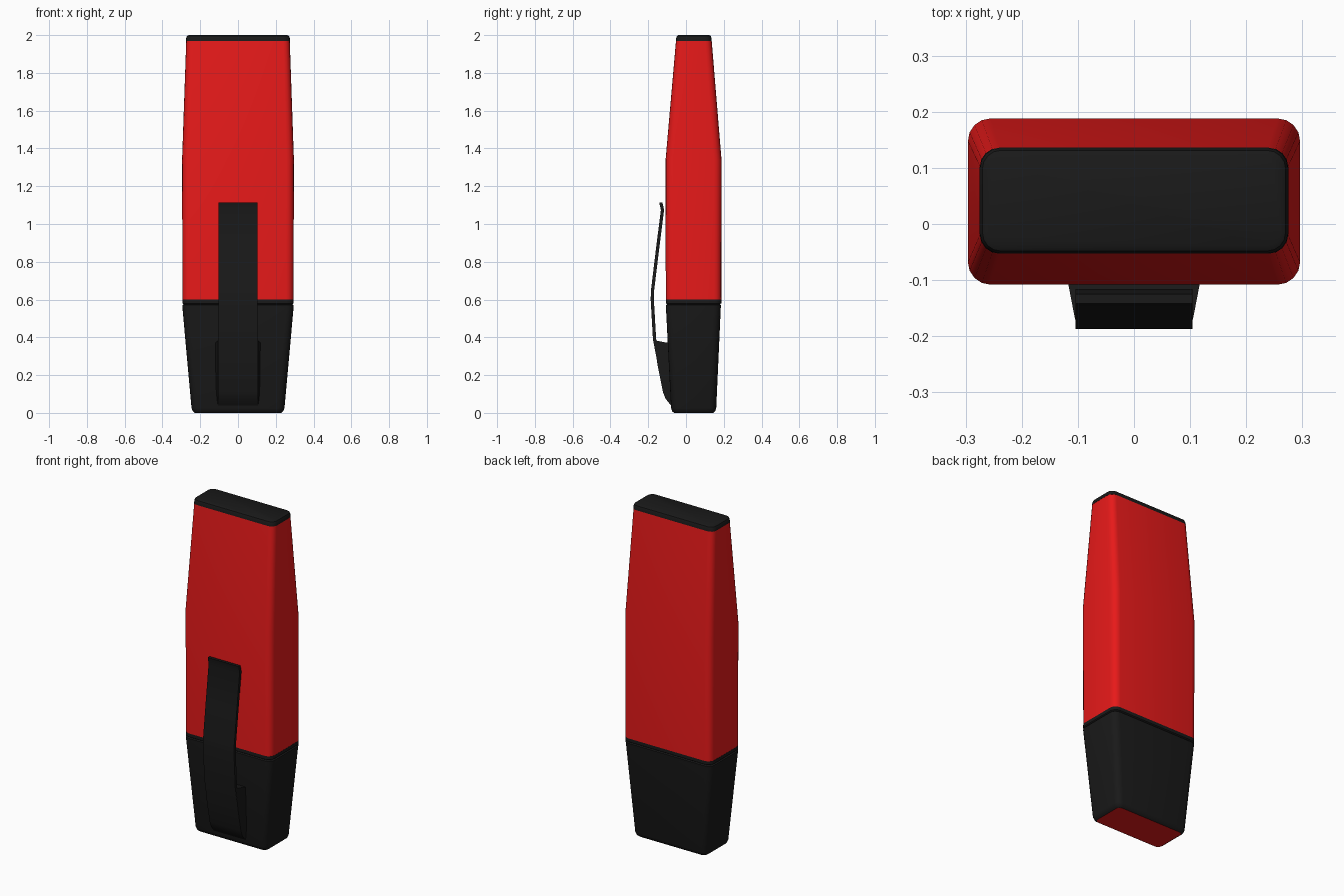
import bpy, bmesh, math

if "Cube" in bpy.data.objects:
    bpy.data.objects.remove(bpy.data.objects["Cube"])


def material(name, rgb):
    m = bpy.data.materials.new(name)
    m.diffuse_color = (*rgb, 1)
    m.use_nodes = True
    m.node_tree.nodes["Principled BSDF"].inputs["Base Color"].default_value = m.diffuse_color
    return m


RED = material("red_plastic", (0.8, 0.01, 0.01))
BLACK = material("black_plastic", (0.01, 0.01, 0.01))


def finish(name, bm, mat, angle=35):
    bmesh.ops.recalc_face_normals(bm, faces=bm.faces)
    me = bpy.data.meshes.new(name)
    bm.to_mesh(me)
    bm.free()
    ob = bpy.data.objects.new(name, me)
    bpy.context.collection.objects.link(ob)
    me.materials.append(mat)
    bpy.ops.object.select_all(action='DESELECT')
    ob.select_set(True)
    bpy.context.view_layer.objects.active = ob
    bpy.ops.object.shade_smooth_by_angle(angle=math.radians(angle))
    return ob


def rounded_ring(bm, z, hx, y0, y1, r, steps=4):
    cy, hy = (y0 + y1) / 2, (y1 - y0) / 2
    ring = []
    for q, (sx, sy) in enumerate([(1, 1), (-1, 1), (-1, -1), (1, -1)]):
        for i in range(steps + 1):
            a = math.pi / 2 * (q + i / steps)
            ring.append(bm.verts.new((sx * (hx - r) + r * math.cos(a),
                                      cy + sy * (hy - r) + r * math.sin(a), z)))
    return ring


def loft(name, sections, mat, bottom=True, top=True):
    bm = bmesh.new()
    rings = [rounded_ring(bm, *s) for s in sections]
    for a, b in zip(rings, rings[1:]):
        for i in range(len(a)):
            j = (i + 1) % len(a)
            bm.faces.new((a[i], a[j], b[j], b[i]))
    if bottom:
        bm.faces.new(rings[0])
    if top:
        bm.faces.new(rings[-1])
    return finish(name, bm, mat)


def extrude_profile(name, pts, mat):
    # pts: (y, z, half width), swept across x
    bm = bmesh.new()
    left = [bm.verts.new((-w, y, z)) for y, z, w in pts]
    right = [bm.verts.new((w, y, z)) for y, z, w in pts]
    bm.faces.new(left)
    bm.faces.new(right)
    for i in range(len(pts)):
        j = (i + 1) % len(pts)
        bm.faces.new((left[i], left[j], right[j], right[i]))
    return finish(name, bm, mat, 25)


# Red main body: straight section, then taper to the top
loft("body", [
    (0.60, 0.294, -0.107, 0.187, 0.04),
    (1.34, 0.296, -0.108, 0.188, 0.04),
    (1.97, 0.274, -0.053, 0.136, 0.035)], RED)

# Black end plate with softened upper edge
loft("top_plate", [
    (1.97, 0.275, -0.053, 0.136, 0.035),
    (1.985, 0.274, -0.052, 0.135, 0.035),
    (1.995, 0.270, -0.048, 0.131, 0.032),
    (2.00, 0.262, -0.040, 0.123, 0.028)], BLACK)

# Black tapered lower sleeve with a fine groove below the rim
loft("lower_sleeve", [
    (0.00, 0.228, -0.062, 0.144, 0.025),
    (0.008, 0.239, -0.073, 0.154, 0.032),
    (0.025, 0.246, -0.079, 0.160, 0.035),
    (0.555, 0.294, -0.106, 0.184, 0.04),
    (0.570, 0.295, -0.107, 0.186, 0.04),
    (0.575, 0.289, -0.101, 0.180, 0.037),
    (0.580, 0.295, -0.107, 0.187, 0.04),
    (0.60, 0.295, -0.107, 0.187, 0.04)], BLACK, bottom=False)

# Red base face
bm = bmesh.new()
bm.faces.new(list(reversed(rounded_ring(bm, 0.0, 0.228, -0.062, 0.144, 0.025))))
base = finish("base_face", bm, RED)
base.data.polygons[0].flip() if base.data.polygons[0].normal.z > 0 else None

# Clip mount, drafted wider toward the sleeve
extrude_profile("clip_mount", [
    (-0.170, 0.385, 0.105), (-0.150, 0.25, 0.105), (-0.122, 0.11, 0.105),
    (-0.108, 0.075, 0.105), (-0.080, 0.04, 0.106), (-0.06, 0.04, 0.112),
    (-0.075, 0.11, 0.117), (-0.085, 0.25, 0.12), (-0.092, 0.37, 0.12)], BLACK)

# Springy clip strip, bent outward and hooked at its tip
front = [(-0.122, 0.11), (-0.175, 0.39), (-0.187, 0.60), (-0.186, 0.645),
         (-0.160, 0.86), (-0.133, 1.075), (-0.142, 1.115)]
outline = [(y, z, 0.104) for y, z in front]
outline += [(y + 0.017, z, 0.104) for y, z in reversed(front)]
extrude_profile("clip_strip", outline, BLACK)
